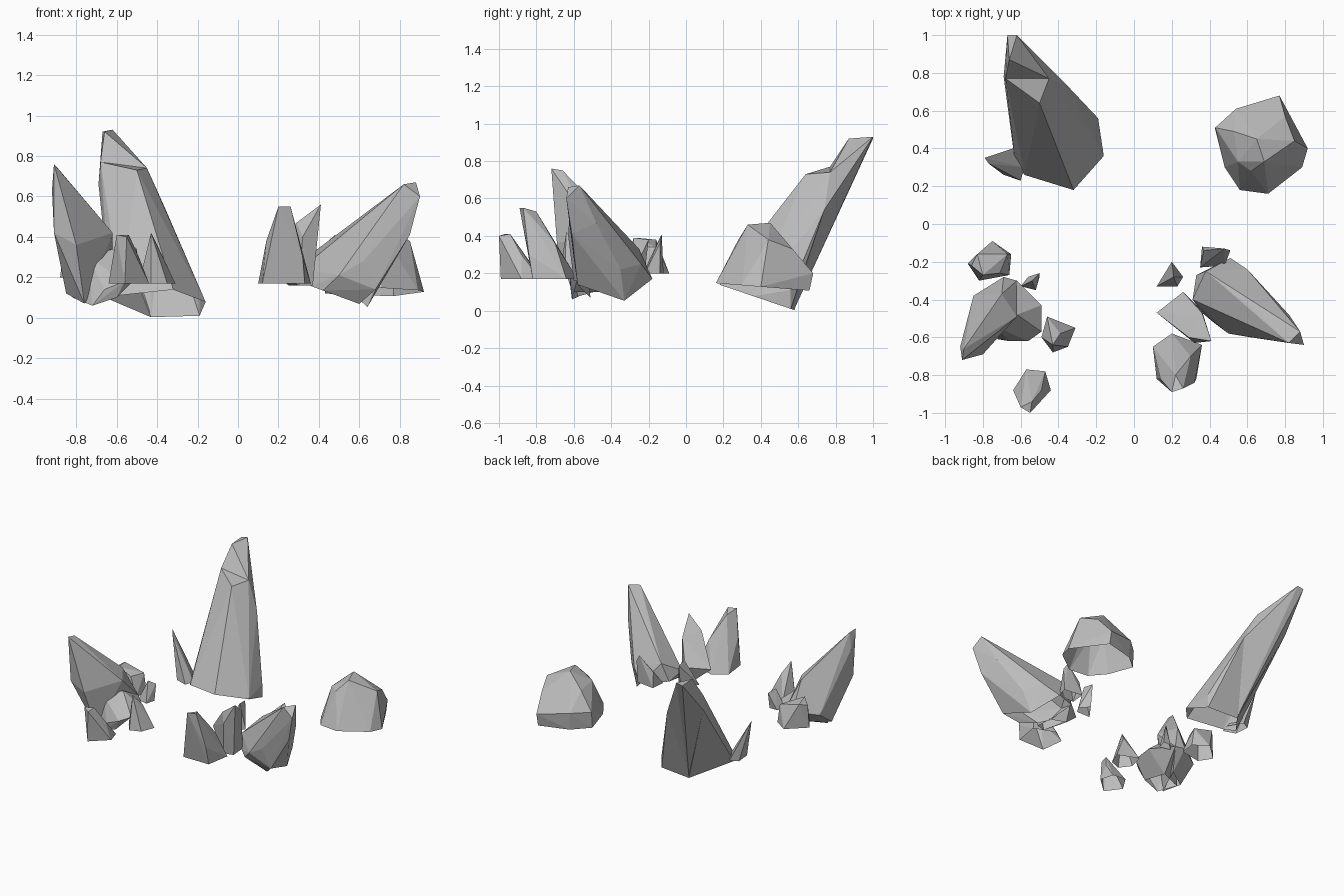
import bpy
import bmesh

# Remove the default cube
default_cube = bpy.data.objects.get("Cube")
if default_cube:
    bpy.data.objects.remove(default_cube, do_unlink=True)

# Single stone colour
stone = bpy.data.materials.new("grey_stone")
stone.use_nodes = True
stone.diffuse_color = (.5, .5, .5, 1)
shader = next(n for n in stone.node_tree.nodes if n.type == "BSDF_PRINCIPLED")
shader.inputs["Base Color"].default_value = stone.diffuse_color
shader.inputs["Roughness"].default_value = .9


def rock(name, floor, footprint, crown, tilt_x=0, tilt_y=0):
    """Flat-faced stone, open below: hull over a footprint on a tilted floor and its crown corners."""
    corners = [(x, y, floor + tilt_x * x + tilt_y * y) for x, y in footprint] + crown
    bm = bmesh.new()
    for corner in corners:
        bm.verts.new(corner)
    hull = bmesh.ops.convex_hull(bm, input=bm.verts[:])
    spare = set(hull["geom_interior"]) | set(hull["geom_unused"])
    spare = [v for v in spare if isinstance(v, bmesh.types.BMVert)]
    bmesh.ops.delete(bm, geom=spare, context="VERTS")
    bmesh.ops.dissolve_limit(bm, angle_limit=.03, verts=bm.verts[:], edges=bm.edges[:])
    bmesh.ops.recalc_face_normals(bm, faces=bm.faces[:])
    bm.normal_update()
    underside = [f for f in bm.faces if f.normal.z < -.8]
    bmesh.ops.delete(bm, geom=underside, context="FACES")
    mesh = bpy.data.meshes.new(name)
    bm.to_mesh(mesh)
    bm.free()
    mesh.materials.append(stone)
    shape = bpy.data.objects.new(name, mesh)
    bpy.context.collection.objects.link(shape)


# Tall leaning spire at the back, with its broken tip and a side shard
rock("back_spire", floor=.2, tilt_y=-.34,
     footprint=[(-.32, .18), (-.16, .36), (-.19, .56), (-.43, .58), (-.63, .33), (-.58, .26)],
     crown=[(-.68, .77, .77), (-.45, .77, .74), (-.5, .64, .73), (-.69, .78, .66),
            (-.36, .74, .54), (-.19, .56, .11)])
rock("back_spire_tip", floor=.01, footprint=[(-.43, .58)],
     crown=[(-.68, .77, .77), (-.45, .77, .74), (-.66, .87, .92), (-.36, .74, .54),
            (-.67, 1, .92), (-.62, 1, .93), (-.69, .78, .66)])
rock("back_shard", floor=.12,
     footprint=[(-.64, .4), (-.58, .3), (-.6, .23), (-.69, .26), (-.7, .37)],
     crown=[(-.79, .35, .44), (-.77, .32, .42)])

# Rounded boulder, back left
rock("back_boulder", floor=.16, tilt_y=-.08,
     footprint=[(.56, .18), (.71, .16), (.89, .3), (.92, .4), (.77, .66), (.55, .6),
                (.43, .5), (.48, .3)],
     crown=[(.55, .33, .38), (.65, .45, .47), (.69, .33, .46), (.85, .44, .38),
            (.77, .68, .2), (.8, .57, .33), (.54, .61, .24), (.43, .51, .24),
            (.62, .28, .38), (.53, .49, .37)])

# Front left cluster: outward leaning crystal and its small neighbours
rock("left_crystal", floor=.29, tilt_x=-.37,
     footprint=[(.64, -.33), (.6, -.51), (.42, -.52), (.36, -.47)],
     crown=[(.51, -.18, .17), (.6, -.24, .25), (.7, -.35, .22), (.33, -.27, .2),
            (.68, -.58, .14), (.62, -.6, .28), (.5, -.58, .21), (.38, -.25, .33),
            (.6, -.42, .49), (.85, -.61, .41), (.82, -.48, .47), (.31, -.4, .24),
            (.82, -.63, .66), (.88, -.57, .67), (.9, -.64, .6)])
rock("left_front_shard", floor=.17,
     footprint=[(.1, -.65), (.12, -.82), (.33, -.82), (.36, -.64), (.2, -.58)],
     crown=[(.2, -.89, .55), (.26, -.87, .55), (.22, -.8, .53), (.14, -.82, .38),
            (.32, -.84, .3), (.3, -.7, .36)])
rock("left_inner_shard", floor=.16,
     footprint=[(.3, -.6), (.37, -.58), (.36, -.46), (.25, -.42)],
     crown=[(.41, -.62, .56), (.29, -.6, .47), (.39, -.58, .46), (.12, -.47, .27),
            (.26, -.36, .29), (.36, -.47, .45), (.32, -.63, .4)])
rock("left_back_chip", floor=.2,
     footprint=[(.35, -.23), (.48, -.22), (.5, -.14), (.36, -.12)],
     crown=[(.51, -.14, .36), (.48, -.13, .41), (.37, -.14, .31)])
rock("left_inner_chip", floor=.21,
     footprint=[(.12, -.33), (.23, -.33), (.26, -.28), (.2, -.22)],
     crown=[(.2, -.2, .38), (.21, -.28, .39)])

# Front right cluster: tall jagged crystal, the ledge at its foot and its small neighbours
rock("right_crystal", floor=.12,
     footprint=[(-.85, -.52), (-.7, -.42)],
     crown=[(-.76, -.6, .07), (-.64, -.46, .28), (-.69, -.28, .24), (-.62, -.3, .24),
            (-.85, -.38, .22), (-.62, -.49, .42), (-.7, -.37, .45), (-.91, -.69, .42),
            (-.8, -.69, .36), (-.91, -.72, .76), (-.9, -.66, .75), (-.92, -.65, .63)])
rock("right_crystal_ledge", floor=.1,
     footprint=[(-.6, -.6), (-.65, -.45), (-.82, -.52)],
     crown=[(-.72, -.61, .06), (-.66, -.62, .14), (-.56, -.62, .18), (-.49, -.57, .21),
            (-.49, -.43, .23), (-.62, -.3, .24), (-.62, -.48, .34), (-.74, -.54, .3)])
rock("right_back_stone", floor=.2,
     footprint=[(-.88, -.21), (-.82, -.3), (-.66, -.27), (-.65, -.16), (-.75, -.09)],
     crown=[(-.86, -.22, .36), (-.83, -.16, .38), (-.8, -.27, .39), (-.71, -.26, .34),
            (-.67, -.16, .34)])
rock("right_inner_chip", floor=.22,
     footprint=[(-.6, -.33), (-.52, -.35), (-.5, -.28), (-.56, -.28)],
     crown=[(-.5, -.26, .34), (-.54, -.3, .37)])
rock("right_side_shard", floor=.17,
     footprint=[(-.49, -.6), (-.46, -.49), (-.31, -.55), (-.35, -.65), (-.43, -.68)],
     crown=[(-.43, -.64, .42), (-.39, -.58, .34)])
rock("right_front_shard", floor=.17,
     footprint=[(-.64, -.88), (-.56, -.99), (-.44, -.88), (-.47, -.78), (-.57, -.77)],
     crown=[(-.6, -.97, .41), (-.55, -1, .4), (-.54, -.94, .41), (-.49, -.88, .3)])
